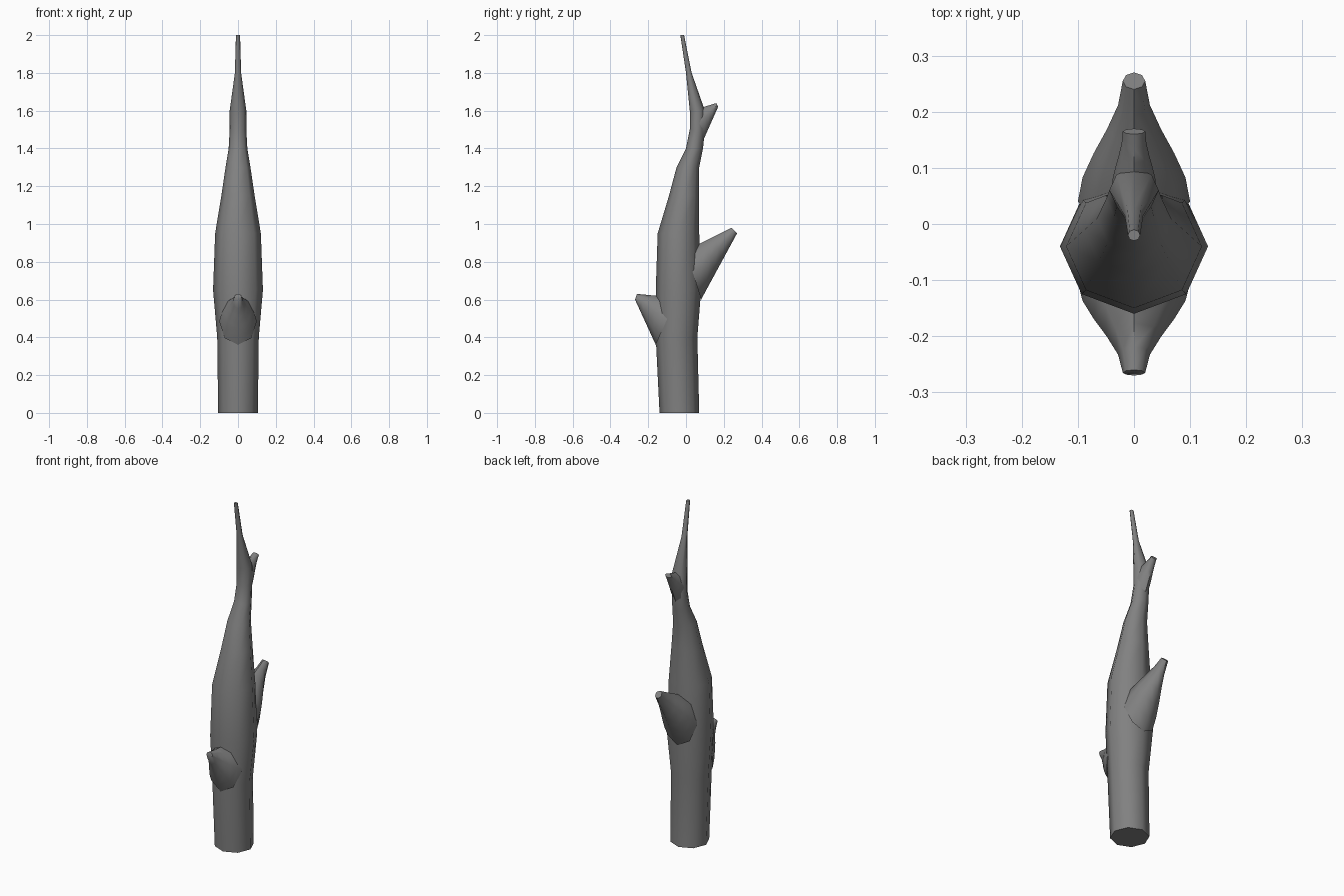
import bpy, bmesh
from math import sin, cos, tau, radians
from mathutils import Vector

cube = bpy.data.objects.get("Cube")
if cube:
    bpy.data.objects.remove(cube)

SIDES = 8
GREY = (0.22, 0.22, 0.22, 1)
bark = bpy.data.materials.new("grey_bark")
bark.use_nodes = True
bark.diffuse_color = GREY
bark.node_tree.nodes["Principled BSDF"].inputs["Base Color"].default_value = GREY


def edge_point(y, z):
    """A point on the middle plane of the tree."""
    return Vector((0, y, z))


def add_oval(bm, front, back, half_width):
    """Ring of vertices spanning two opposite points, with a sideways half width."""
    centre = (front + back) / 2
    reach = (front - back) / 2
    sideways = Vector((half_width, 0, 0))
    angles = [tau * i / SIDES for i in range(SIDES)]
    return [bm.verts.new(centre + reach * cos(a) + sideways * sin(a)) for a in angles]


def loft(name, ovals):
    """Skin a list of ovals into one closed, smoothly shaded limb."""
    bm = bmesh.new()
    rings = [add_oval(bm, *oval) for oval in ovals]
    for low, high in zip(rings, rings[1:]):
        for i in range(SIDES):
            bm.faces.new((low[i - 1], low[i], high[i], high[i - 1]))
    bm.faces.new(rings[0])
    bm.faces.new(rings[-1])
    bmesh.ops.recalc_face_normals(bm, faces=bm.faces)
    mesh = bpy.data.meshes.new(name)
    bm.to_mesh(mesh)
    bm.free()
    mesh.materials.append(bark)
    limb = bpy.data.objects.new(name, mesh)
    bpy.context.collection.objects.link(limb)
    bpy.ops.object.select_all(action="DESELECT")
    limb.select_set(True)
    bpy.context.view_layer.objects.active = limb
    bpy.ops.object.shade_smooth_by_angle(angle=radians(50))


def trunk_oval(z, front, back):
    """Level trunk section, slightly wider than deep above the foot."""
    ratio = 0.5 if z < 0.5 else 0.55
    return edge_point(front, z), edge_point(back, z), (back - front) * ratio


def branch(name, under, upper, root_width, tip_width, steps=5):
    """Limb between an underside line and an upper line, narrowing with an ease."""
    (under_root, under_tip), (upper_root, upper_tip) = [
        [edge_point(*point) for point in line] for line in (under, upper)]
    ovals = []
    for i in range(steps + 1):
        t = i / steps
        ease = t * t * (3 - 2 * t)
        ovals.append((under_root.lerp(under_tip, t), upper_root.lerp(upper_tip, t),
                      root_width + (tip_width - root_width) * ease))
    loft(name, ovals)


# Trunk, tapering into a bent tip
profile = [(0, -.14, .07), (.4, -.16, .06), (.65, -.16, .08), (.95, -.15, .07),
           (1.15, -.09, .07), (1.3, -.05, .07), (1.4, 0, .09), (1.5, .02, .1),
           (1.6, .02, .1), (1.8, 0, .03), (2, -.03, -.01)]
loft("trunk", [trunk_oval(*section) for section in profile])

# Broken stub on the front, flat on top
branch("front_stub", under=((-.16, .36), (-.27, .6)),
       upper=((-.05, .61), (-.26, .63)), root_width=.1, tip_width=.02)

# Large branch rising at the back
branch("back_branch", under=((.08, .6), (.27, .95)),
       upper=((0, .86), (.24, .98)), root_width=.1, tip_width=.02)

# Short twig near the tip
branch("upper_twig", under=((.09, 1.44), (.17, 1.62)),
       upper=((.03, 1.6), (.16, 1.64)), root_width=.04, tip_width=.02)
